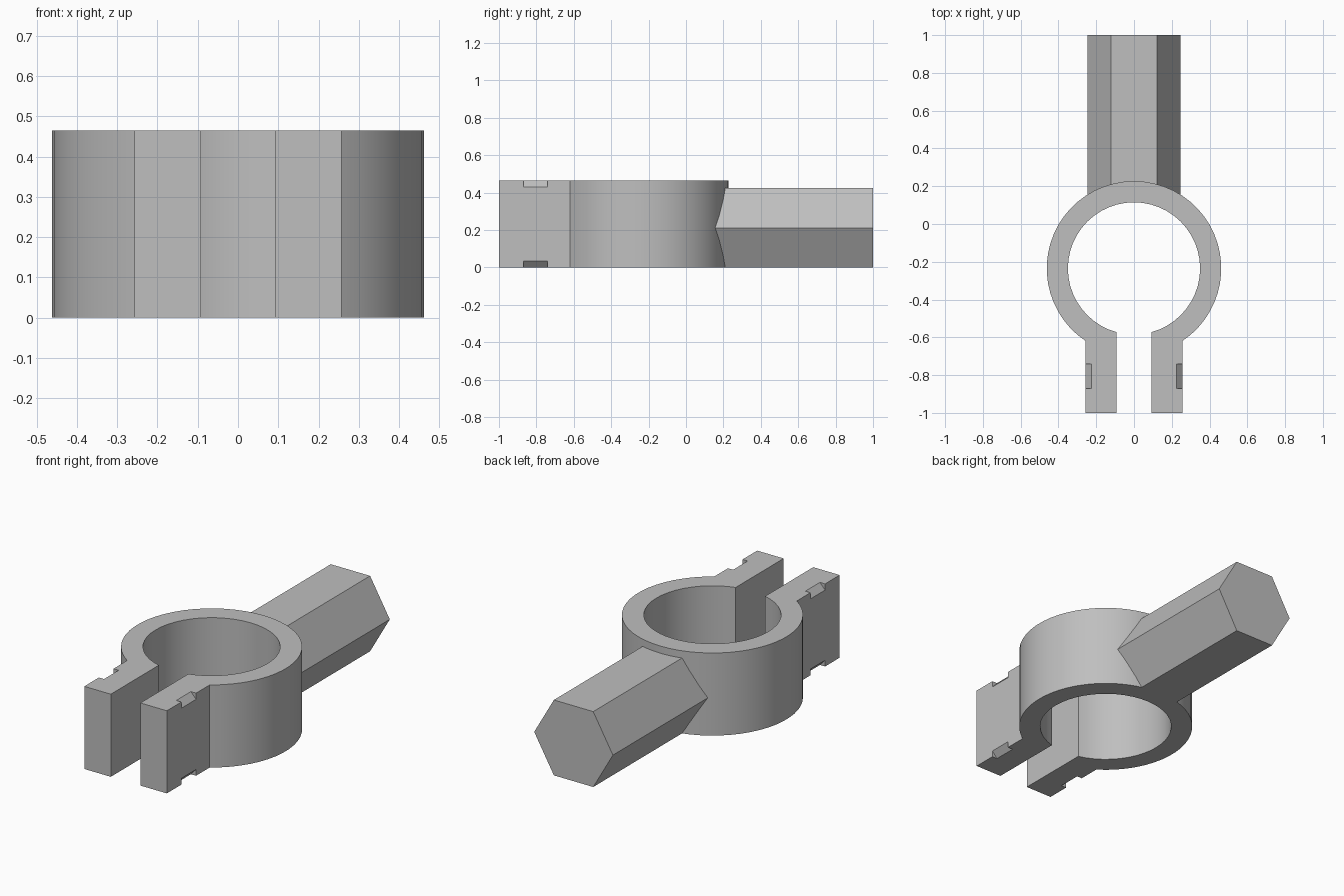
import bpy, bmesh
from math import asin, cos, sin, pi, radians
from mathutils import Vector

cube = bpy.data.objects.get("Cube")
if cube:
    bpy.data.objects.remove(cube, do_unlink=True)

HEIGHT = 0.465
RING_Y, OUTER, INNER = -0.235, 0.462, 0.35
GAP, JAW = 0.092, 0.257          # inner and outer x of the jaws
HEX_R = 0.245

grey = bpy.data.materials.new("grey plastic")
grey.use_nodes = True
color = (0.52, 0.52, 0.52, 1)
grey.diffuse_color = color
grey.node_tree.nodes["Principled BSDF"].inputs["Base Color"].default_value = color


def prism(name, profile, offset):
    """Extrude a closed 3D profile along an offset."""
    bm = bmesh.new()
    face = bm.faces.new([bm.verts.new(p) for p in profile])
    new = bmesh.ops.extrude_face_region(bm, geom=[face])["geom"]
    moved = [v for v in new if isinstance(v, bmesh.types.BMVert)]
    bmesh.ops.translate(bm, verts=moved, vec=Vector(offset))
    bmesh.ops.recalc_face_normals(bm, faces=bm.faces)
    mesh = bpy.data.meshes.new(name)
    bm.to_mesh(mesh)
    bm.free()
    mesh.materials.append(grey)
    obj = bpy.data.objects.new(name, mesh)
    bpy.context.collection.objects.link(obj)
    return obj


def arc(radius, edge_x, steps=44):
    """Ring arc running from the right jaw edge over the back to the left."""
    a = -pi / 2 + asin(edge_x / radius)
    b = 1.5 * pi - asin(edge_x / radius)
    return [(radius * cos(a + (b - a) * i / steps),
             RING_Y + radius * sin(a + (b - a) * i / steps), 0)
            for i in range(steps + 1)]


# Split ring with two straight jaws
profile = (arc(OUTER, JAW) + [(-JAW, -1, 0), (-GAP, -1, 0)]
           + arc(INNER, GAP)[::-1] + [(GAP, -1, 0), (JAW, -1, 0)])
clamp = prism("clamp_ring", profile, (0, 0, HEIGHT))

# Slanted tie notches on the outer edges of both jaws
for side, x in (("left", 1), ("right", -1)):
    for level, z, up in (("top", HEIGHT, 1), ("bottom", 0, -1)):
        # Sloped triangle, extended past the corner for a clean cut
        tri = [(x * (JAW - 0.064), -0.87, z + up * 0.035),
               (x * (JAW + 0.032), -0.87, z - up * 0.07),
               (x * (JAW + 0.032), -0.87, z + up * 0.035)]
        cutter = prism(f"{side}_{level}_notch_cutter", tri, (0, 0.13, 0))
        cutter.hide_render = True
        cutter.hide_set(True)
        cutter.display_type = 'WIRE'
        cut = clamp.modifiers.new(f"{side} {level} notch", 'BOOLEAN')
        cut.operation = 'DIFFERENCE'
        cut.solver = 'EXACT'
        cut.object = cutter

# Apply the cuts and remove the cutters
bpy.context.view_layer.objects.active = clamp
clamp.select_set(True)
for mod in list(clamp.modifiers):
    cutter = mod.object
    bpy.ops.object.modifier_apply(modifier=mod.name)
    bpy.data.objects.remove(cutter, do_unlink=True)
bpy.ops.object.shade_smooth_by_angle(angle=radians(25))

# Hexagonal shaft, rooted inside the ring wall
hexagon = [(HEX_R * cos(i * pi / 3), 0.13, HEX_R * (sin(pi / 3) + sin(i * pi / 3)))
           for i in range(6)]
prism("hex_shaft", hexagon, (0, 0.87, 0))
